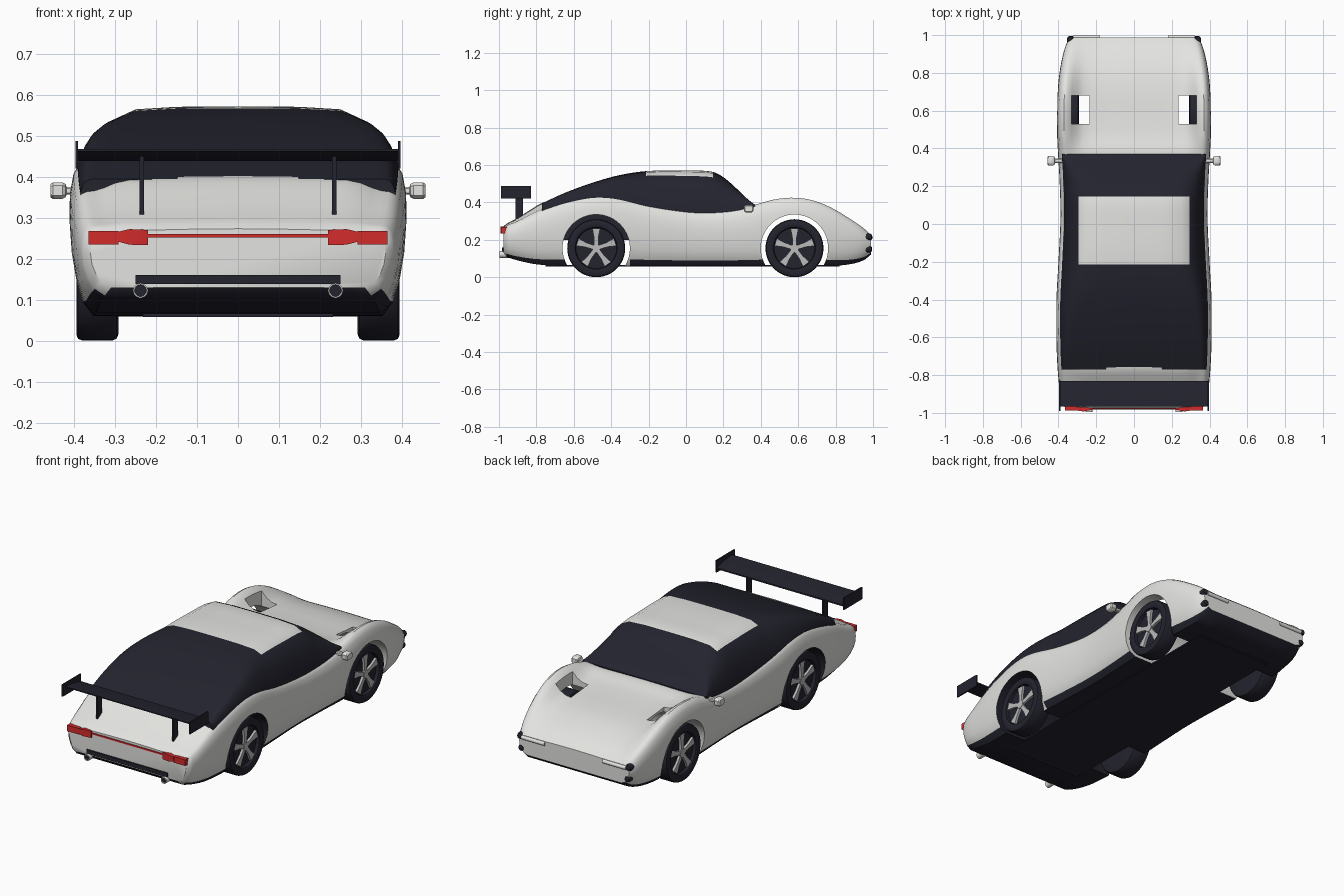
import bpy, bmesh, math
from mathutils import Vector

if "Cube" in bpy.data.objects:
    bpy.data.objects.remove(bpy.data.objects["Cube"], do_unlink=True)


def material(name, colour):
    mat = bpy.data.materials.new(name)
    mat.use_nodes = True
    mat.diffuse_color = (*colour, 1)
    mat.node_tree.nodes["Principled BSDF"].inputs["Base Color"].default_value = (*colour, 1)
    return mat


white = material("white_paint", (0.77, 0.77, 0.75))
dark = material("dark_navy", (0.017, 0.017, 0.028))
red = material("red_lamp", (0.65, 0.025, 0.025))
grey = material("grey_metal", (0.5, 0.5, 0.5))


def loft(bm, loops):
    """Skin closed loops of equal length and cap both ends."""
    rows = [[bm.verts.new(p) for p in loop] for loop in loops]
    count = len(rows[0])
    for a, b in zip(rows, rows[1:]):
        for i in range(count):
            j = (i + 1) % count
            bm.faces.new((a[i], a[j], b[j], b[i]))
    bm.faces.new(rows[0])
    bm.faces.new(rows[-1])


def ring(centre, radius, axis, count=40):
    points = []
    for i in range(count):
        t = math.tau * i / count
        u, v = radius * math.cos(t), radius * math.sin(t)
        points.append(Vector(centre) + Vector((0, u, v) if axis == "x" else (u, 0, v)))
    return points


def box(bm, x, y, z):
    loft(bm, [[(a, y[0], z[0]), (a, y[1], z[0]), (a, y[1], z[1]), (a, y[0], z[1])] for a in x])


def finish(name, bm, *mats, angle=35):
    bmesh.ops.recalc_face_normals(bm, faces=bm.faces)
    mesh = bpy.data.meshes.new(name)
    bm.to_mesh(mesh)
    bm.free()
    obj = bpy.data.objects.new(name, mesh)
    bpy.context.collection.objects.link(obj)
    for mat in mats:
        mesh.materials.append(mat)
    smooth(obj, angle)
    return obj


def smooth(obj, angle=35):
    bpy.ops.object.select_all(action="DESELECT")
    obj.select_set(True)
    bpy.context.view_layer.objects.active = obj
    bpy.ops.object.shade_smooth_by_angle(angle=math.radians(angle))


def curve_at(table, y):
    """Smooth interpolation of table rows keyed by their first value."""
    k = max(i for i in range(len(table) - 1) if i == 0 or table[i][0] <= y)
    a, b = table[k], table[k + 1]
    p, q = table[max(k - 1, 0)], table[min(k + 2, len(table) - 1)]
    span = b[0] - a[0]
    t = (y - a[0]) / span
    out = []
    for c in range(1, len(a)):
        m = (b[c] - p[c]) / (b[0] - p[0]) * span
        n = (q[c] - a[c]) / (q[0] - a[0]) * span
        d = b[c] - a[c]
        out.append(a[c] + t * m + t * t * (3 * d - 2 * m - n) + t ** 3 * (m + n - 2 * d))
    return out


# Body stations: y, half width, floor height, fender height, centre height
body_rows = [
    (-.975, .36, .13, .255, .27), (-.96, .378, .11, .275, .283), (-.9, .392, .09, .3, .315),
    (-.82, .4, .072, .34, .365), (-.76, .405, .065, .368, .398), (-.65, .41, .06, .405, .4),
    (-.5, .412, .06, .435, .4), (-.38, .41, .06, .43, .38), (-.2, .4, .06, .388, .34),
    (0, .39, .06, .357, .33), (.12, .39, .06, .352, .33), (.25, .395, .06, .362, .35),
    (.37, .402, .06, .388, .38), (.47, .407, .06, .415, .36), (.58, .408, .06, .425, .347),
    (.68, .405, .06, .41, .338), (.78, .397, .06, .37, .322), (.88, .38, .07, .31, .29),
    (.95, .36, .09, .262, .255), (.988, .34, .12, .225, .225)]


def body_section(y):
    w, floor, top, mid = curve_at(body_rows, y)
    h, dip = top - floor, mid - top
    half = [(0, floor), (.55, floor), (.86, floor), (.925, floor + .1 * h), (.965, floor + .27 * h),
            (.99, floor + .45 * h), (1, floor + .65 * h), (.995, floor + .8 * h),
            (.975, top - .08 * h), (.945, top - .02 * h), (.91, top), (.87, top + .05 * dip),
            (.81, top + .3 * dip), (.74, top + .7 * dip), (.66, top + .93 * dip),
            (.55, mid), (.3, mid + .002), (0, mid + .003)]
    return ([(w * x, y, z) for x, z in half] +
            [(-w * x, y, z) for x, z in reversed(half[1:-1])])


# Body shell with wheel arches and bonnet vents cut out
AXLES, HUB, ARCH = (-.48, .58), .155, .18
bm = bmesh.new()
first, last = body_rows[0][0], body_rows[-1][0]
ys = {first + (last - first) * i / 64 for i in range(65)} | {r[0] for r in body_rows[:2]}
loft(bm, [body_section(y) for y in sorted(ys)])
body = finish("body_shell", bm, white, dark)

cutters = []
for y in AXLES:
    bm = bmesh.new()
    loft(bm, [ring((x, y, HUB), ARCH, "x", 64) for x in (-.6, .6)])
    cutters.append(finish("arch_cutter", bm))
for s in (1, -1):
    bm = bmesh.new()
    box(bm, (s * .235, s * .33), (.53, .68), (.2, .6))
    cutters.append(finish("vent_cutter", bm))
for cutter in cutters:
    cutter.hide_render = True
    mod = body.modifiers.new("cut", "BOOLEAN")
    mod.solver, mod.object = "EXACT", cutter
    bpy.context.view_layer.objects.active = body
    bpy.ops.object.modifier_apply(modifier=mod.name)
for cutter in cutters:
    bpy.data.objects.remove(cutter, do_unlink=True)
for face in body.data.polygons:
    c, n = face.center, face.normal
    underside = n.z < -.6 and c.z < .14
    rear_arch = math.hypot(c.y - AXLES[0], c.z - HUB) < ARCH + .003 and abs(n.x) < .1 and c.z < .34
    face.material_index = int(underside or rear_arch)
smooth(body)

# Floor pan between the wheels
bm = bmesh.new()
box(bm, (-.232, .232), (-.75, .82), (.057, .065))
finish("floor_pan", bm, dark)

# Cabin glass with a painted roof panel
roof_rows = [(-.77, .395), (-.65, .45), (-.5, .505), (-.35, .547), (-.2, .568), (0, .571),
             (.14, .564), (.2, .535), (.28, .465), (.33, .417), (.37, .387)]
PANEL = (-.215, .145)


def cabin_section(y):
    w, _, belt, _ = curve_at(body_rows, y)
    w *= .95
    rise = curve_at(roof_rows, y)[0] - belt
    s = max(0, min(1, rise / .175))
    half = [(w, belt - .02), (w, belt - .003)]
    for x, f in ((.352, .48), (.325, .72), (.295, .86), (.25, .965), (.15, .995)):
        half.append((w + s * (x - w), belt + f * rise))
    return ([(x, y, z) for x, z in half] + [(0, y, belt + rise)] +
            [(-x, y, z) for x, z in reversed(half)])


bm = bmesh.new()
ys = {-.77 + 1.14 * i / 48 for i in range(49)} | set(PANEL)
loft(bm, [cabin_section(y) for y in sorted(ys)])
for face in bm.faces:
    c = face.calc_center_median()
    face.material_index = int(PANEL[0] < c.y < PANEL[1] and abs(c.x) < .296 and c.z > .5)
finish("cabin", bm, dark, white)

# Wheels: tyre with a dished centre, and a five spoke rim
for y, end in zip(AXLES, ("rear", "front")):
    for s, side in ((1, "left"), (-1, "right")):
        bm = bmesh.new()
        profile = ((.292, .09), (.292, .14), (.296, .15), (.307, HUB), (.38, HUB), (.39, .151),
                   (.394, .142), (.394, .118), (.39, .112), (.372, .109), (.372, .02))
        loft(bm, [ring((s * x, y, HUB), r, "x", 48) for x, r in profile])
        finish(f"{end}_{side}_tyre", bm, dark)
        bm = bmesh.new()
        outline = ((.012, -.011), (.06, -.012), (.106, -.021), (.106, .021), (.06, .012), (.012, .011))
        for k in range(5):
            t = math.tau * (k / 5 + .25)
            loft(bm, [[(s * x, y + r * math.cos(t) - o * math.sin(t),
                        HUB + r * math.sin(t) + o * math.cos(t)) for r, o in outline]
                      for x in (.37, .385)])
        loft(bm, [ring((s * x, y, HUB), .022, "x", 20) for x in (.37, .387)])
        finish(f"{end}_{side}_rim", bm, grey)

# Rear arch liners behind the wheels
for s, side in ((1, "left"), (-1, "right")):
    bm = bmesh.new()
    angles = [math.radians(14.5 + 151 * i / 24) for i in range(25)]
    loft(bm, [[(s * x, AXLES[0] + ARCH * math.cos(t), HUB + ARCH * math.sin(t)) for t in angles]
              for x in (.265, .275)])
    finish(f"rear_{side}_arch_liner", bm, dark)

# Rear wing: tilted blade, end plates and struts
bm = bmesh.new()
blade = ((-.965, .462), (-.9, .45), (-.83, .438), (-.83, .446), (-.9, .462), (-.965, .468))
loft(bm, [[(x, y, z) for y, z in blade] for x in (-.392, .392)])
for s in (1, -1):
    box(bm, (s * .39, s * .397), (-.99, -.828), (.42, .487))
    box(bm, (s * .229, s * .241), (-.912, -.872), (.3, .45))
finish("rear_wing", bm, dark)

# Tail lamps, joining strip and bumper trim
bm = bmesh.new()
for s in (1, -1):
    loft(bm, [[(s * x, y, z) for y, z in ((-.95, lo), (back, lo), (back, hi), (-.95, hi))]
              for x, back, lo, hi in ((.22, -.983, .233, .27), (.265, -.992, .234, .272),
                                      (.295, -.99, .242, .265))])
    box(bm, (s * .292, s * .365), (-.988, -.935), (.234, .268))
box(bm, (-.23, .23), (-.98, -.96), (.252, .26))
finish("tail_lamps", bm, red)
bm = bmesh.new()
box(bm, (-.25, .25), (-.983, -.95), (.138, .16))
finish("rear_bumper_trim", bm, dark)

# Exhaust pipes, nose lamps and door mirrors
for s, side in ((1, "left"), (-1, "right")):
    bm = bmesh.new()
    loft(bm, [ring((s * .238, y, .122), r, "y", 24)
              for y, r in ((-.9, .018), (-.996, .018), (-.996, .0145), (-.985, .0145))])
    finish(f"{side}_exhaust_pipe", bm, white)
    bm = bmesh.new()
    loft(bm, [ring((s * .238, y, .122), .0144, "y", 24) for y in (-.991, -.986)])
    finish(f"{side}_exhaust_bore", bm, dark)

    bm = bmesh.new()
    for x, z, size in ((.335, .215, .019), (.328, .15, .018)):
        loft(bm, [ring((s * x, y, z), r * size, "y", 20)
                  for y, r in ((.93, 1), (.982, 1), (.991, .8), (.995, .4))])
    finish(f"{side}_nose_lamps", bm, dark)
    bm = bmesh.new()
    loft(bm, [ring((s * x, .988, .212), .011, "x", 16) for x in (.18, .322)])
    finish(f"{side}_nose_bar", bm, white)

    bm = bmesh.new()
    shape = ((.375, .009), (.418, .009), (.421, .016), (.428, .02), (.452, .02), (.458, .016))
    loft(bm, [[(s * x, .335 + r * a * 1.3, .366 + r * b)
               for a, b in ((-1, -.6), (-.6, -1), (.6, -1), (1, -.6), (1, .6), (.6, 1), (-.6, 1), (-1, .6))]
              for x, r in shape])
    finish(f"{side}_door_mirror", bm, white)
